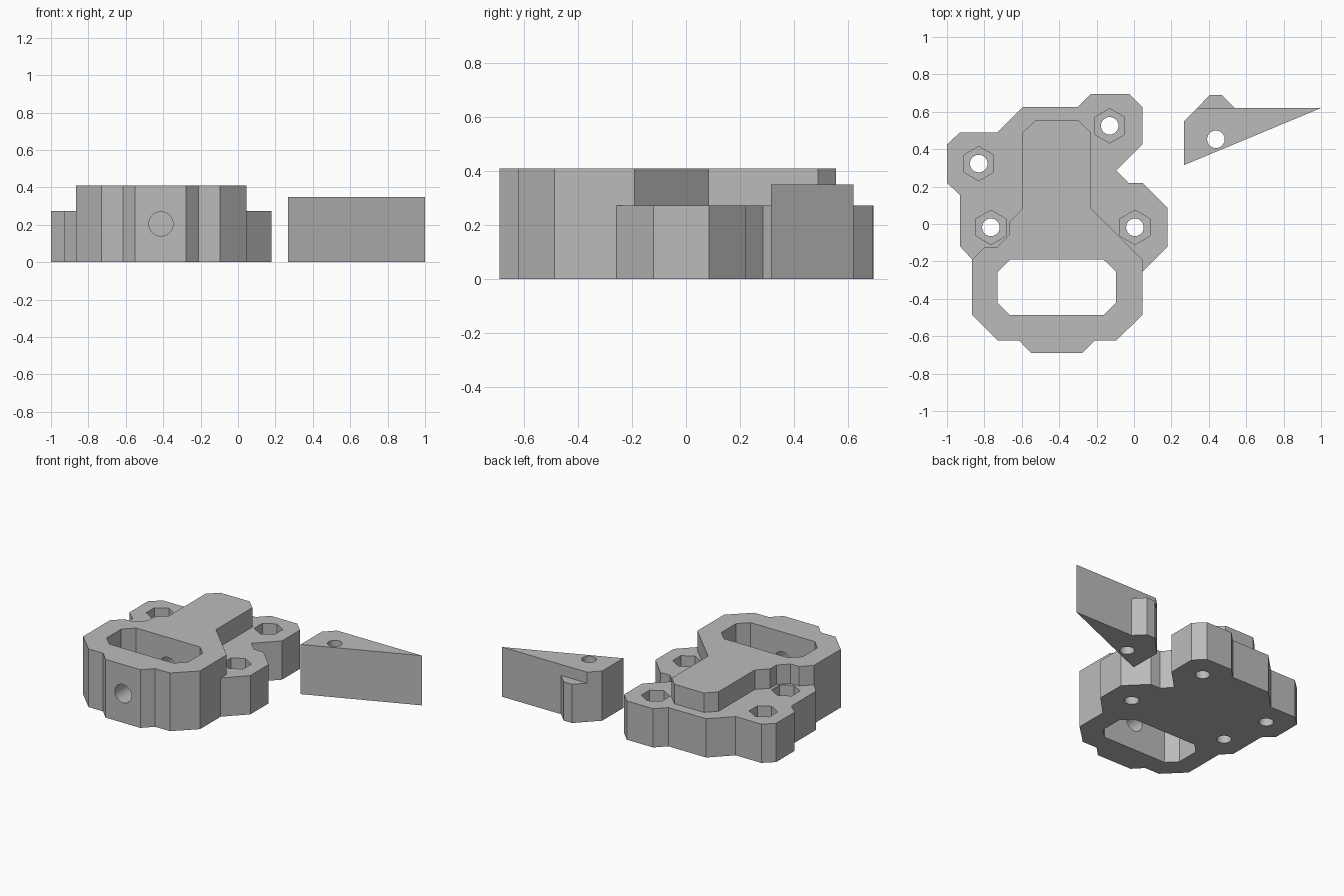
import bpy, bmesh, math
from mathutils import Matrix

if "Cube" in bpy.data.objects:
    bpy.data.objects.remove(bpy.data.objects["Cube"])

grey = bpy.data.materials.new("plain grey")
grey.diffuse_color = (0.5, 0.5, 0.5, 1)
grey.use_nodes = True
grey.node_tree.nodes["Principled BSDF"].inputs["Base Color"].default_value = grey.diffuse_color


def add(name, bm):
    bmesh.ops.recalc_face_normals(bm, faces=bm.faces)
    me = bpy.data.meshes.new(name)
    bm.to_mesh(me)
    bm.free()
    me.materials.append(grey)
    ob = bpy.data.objects.new(name, me)
    bpy.context.collection.objects.link(ob)
    return ob


def prism(name, pts, z0, z1):
    """Extrude a plan outline between two heights."""
    bm = bmesh.new()
    f = bm.faces.new([bm.verts.new((x, y, z0)) for x, y in pts])
    r = bmesh.ops.extrude_face_region(bm, geom=[f])
    vs = [v for v in r["geom"] if isinstance(v, bmesh.types.BMVert)]
    bmesh.ops.translate(bm, verts=vs, vec=(0, 0, z1 - z0))
    return add(name, bm)


def ngon(cx, cy, r, n, start=0.0):
    return [(cx + r * math.cos(start + 2 * math.pi * i / n),
             cy + r * math.sin(start + 2 * math.pi * i / n)) for i in range(n)]


def combine(target, tool, op):
    m = target.modifiers.new(op.lower(), "BOOLEAN")
    m.operation, m.object, m.solver = op, tool, "EXACT"
    bpy.context.view_layer.objects.active = target
    bpy.ops.object.modifier_apply(modifier=m.name)
    bpy.data.objects.remove(tool)


# Low mounting plate
plate = [(-0.865, -0.19), (-0.93, -0.12), (-0.93, 0.155), (-1, 0.22), (-1, 0.425),
         (-0.93, 0.49), (-0.73, 0.49), (-0.595, 0.625), (-0.3, 0.625), (-0.23, 0.695),
         (-0.025, 0.695), (0.045, 0.625), (0.045, 0.425), (-0.095, 0.285),
         (-0.03, 0.22), (0.045, 0.22), (0.18, 0.085), (0.18, -0.12), (0.045, -0.257)]
# Tall ring with a spine running back over the plate
ring = [(-0.865, -0.19), (-0.865, -0.487), (-0.73, -0.622), (-0.615, -0.622),
        (-0.55, -0.69), (-0.278, -0.69), (-0.21, -0.622), (-0.095, -0.622),
        (0.045, -0.487), (0.045, -0.19), (-0.23, 0.083), (-0.23, 0.488),
        (-0.298, 0.555), (-0.527, 0.555), (-0.595, 0.488), (-0.595, 0.083),
        (-0.665, 0.013), (-0.665, -0.055), (-0.73, -0.122), (-0.797, -0.122)]
bracket = prism("bracket", plate, 0, 0.273)
combine(bracket, prism("ring", ring, 0, 0.41), "UNION")

# Slot through the ring
slot = [(-0.73, -0.257), (-0.663, -0.19), (-0.163, -0.19), (-0.095, -0.257),
        (-0.095, -0.42), (-0.163, -0.487), (-0.663, -0.487), (-0.73, -0.42)]
combine(bracket, prism("slot", slot, -0.1, 0.6), "DIFFERENCE")

# Bolt holes with hexagonal nut pockets
for x, y in [(-0.83, 0.323), (-0.13, 0.525), (-0.765, -0.018), (0.005, -0.018)]:
    combine(bracket, prism("pocket", ngon(x, y, 0.092, 6, math.pi / 6), 0.137, 0.6), "DIFFERENCE")
    combine(bracket, prism("bolt_hole", ngon(x, y, 0.047, 32), -0.1, 0.2), "DIFFERENCE")

# Rod bore from the front, through the slot and into the spine
bore = prism("bore", ngon(0, 0, 0.065, 32), 0, 1.2)
bore.data.transform(Matrix.Translation((-0.412, -0.8, 0.205)) @ Matrix.Rotation(-math.pi / 2, 4, "X"))
combine(bracket, bore, "DIFFERENCE")

# Separate wedge with a low back tab and a round hole
wedge = prism("wedge", [(0.268, 0.315), (1, 0.62), (0.338, 0.62), (0.268, 0.55)], 0, 0.35)
tab = prism("tab", [(0.338, 0.62), (0.36, 0.58), (0.52, 0.58), (0.54, 0.62),
                    (0.47, 0.69), (0.405, 0.69)], 0, 0.273)
combine(wedge, tab, "UNION")
combine(wedge, prism("wedge_hole", ngon(0.438, 0.453, 0.047, 32), -0.1, 0.6), "DIFFERENCE")

# Smooth only the round holes
for ob in (bracket, wedge):
    bpy.ops.object.select_all(action="DESELECT")
    ob.select_set(True)
    bpy.context.view_layer.objects.active = ob
    bpy.ops.object.shade_smooth_by_angle(angle=math.radians(25))
